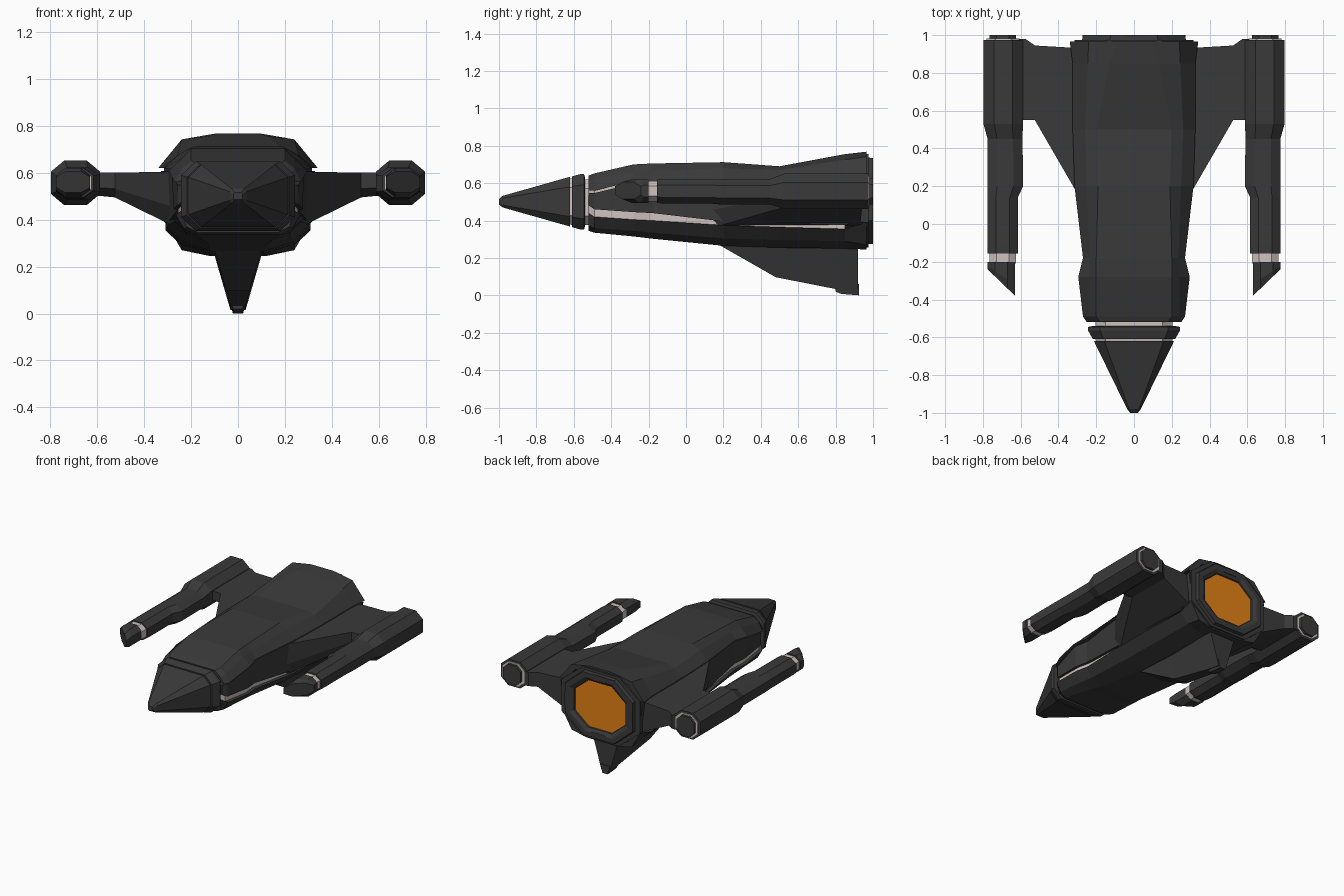
import bpy, bmesh

if "Cube" in bpy.data.objects:
    bpy.data.objects.remove(bpy.data.objects["Cube"])

def material(name, rgb):
    m = bpy.data.materials.new(name)
    m.diffuse_color = (*rgb, 1)
    m.use_nodes = True
    m.node_tree.nodes["Principled BSDF"].inputs["Base Color"].default_value = m.diffuse_color
    return m

DARK = material("dark_plating", (0.042, 0.042, 0.042))
PALE = material("pale_seam", (0.62, 0.54, 0.53))
ORANGE = material("engine_orange", (0.78, 0.22, 0.008))

def loft(name, rings, mat, mirror=False, caps=True):
    """Skin closed rings of equal point count into a flat-shaded solid."""
    bm = bmesh.new()
    vr = [[bm.verts.new(p) for p in r] for r in rings]
    n = len(vr[0])
    for a, b in zip(vr, vr[1:]):
        for i in range(n):
            j = (i + 1) % n
            bm.faces.new((a[i], a[j], b[j], b[i]))
    if caps:
        bm.faces.new(vr[0])
        bm.faces.new(vr[-1])
    bmesh.ops.recalc_face_normals(bm, faces=bm.faces)
    me = bpy.data.meshes.new(name)
    bm.to_mesh(me)
    bm.free()
    me.materials.append(mat)
    ob = bpy.data.objects.new(name, me)
    bpy.context.collection.objects.link(ob)
    if mirror:
        mod = ob.modifiers.new("Mirror", 'MIRROR')
        mod.use_mirror_merge = False
    return ob

def octagon(y, x0, x1, z0, z1, cx=0.25, cz=0.25, skew=0):
    """Chamfered rectangle across y; skew pulls the inner side forward."""
    cx *= x1 - x0
    cz *= z1 - z0
    pts = [(x0 + cx, z0), (x1 - cx, z0), (x1, z0 + cz), (x1, z1 - cz),
           (x1 - cx, z1), (x0 + cx, z1), (x0, z1 - cz), (x0, z0 + cz)]
    return [(x, y - skew * (x1 - x) / (x1 - x0), z) for x, z in pts]

def centred(y, w, z0, z1, cx=0.13, cz=0.2):
    return octagon(y, -w, w, z0, z1, cx, cz)

# Hull stations: y, edge x/z, shoulder x/z, flat x/z
upper = [(-.52, .25, .56, .225, .60, .18, .64),
         (-.49, .27, .56, .24, .62, .20, .652),
         (-.28, .295, .61, .24, .66, .20, .70),
         (-.18, .27, .615, .235, .665, .20, .705),
         (.20, .315, .62, .25, .68, .19, .712),
         (.50, .325, .62, .26, .67, .20, .69),
         (.85, .325, .62, .245, .725, .13, .755),
         (.965, .34, .62, .24, .742, .09, .768)]
lower = [(-.52, .24, .44, .22, .37, .17, .345),
         (-.49, .265, .42, .23, .36, .18, .335),
         (-.28, .28, .405, .225, .345, .15, .315),
         (-.18, .265, .40, .22, .335, .13, .303),
         (.20, .30, .375, .235, .305, .11, .265),
         (.50, .31, .365, .24, .295, .11, .255),
         (.85, .31, .355, .24, .29, .11, .25),
         (.965, .31, .39, .24, .27, .12, .245)]

def shell(row, d):
    y, we, ze, ws, zs, wf, zf = row
    pts = [(0, zf), (wf, zf), (ws, zs), (we, ze), (we - .045, ze),
           (ws - .03, zs - d), (wf - .03, zf - d), (0, zf - d)]
    return [(x, y, z) for x, z in pts]

loft("upper_hull_shell", [shell(r, .03) for r in upper], DARK, True)
loft("lower_hull_shell", [shell(r, -.03) for r in lower], DARK, True)

# Side band between the shells, leaving seams above and below
band = []
for u, l in zip(upper, lower):
    gap = .04 if u[0] < -.15 else .02
    x1, z1, x0, z0 = u[1] - .012, u[2] - .013, l[1] - .006, l[2] + gap
    band.append([(x1, u[0], z1), (x0, u[0], z0), (x0 - .05, u[0], z0), (x1 - .05, u[0], z1)])
loft("side_band", band, DARK, True)

# Pale inner core seen through the seams
core = [centred(-.565, .205, .375, .62)]
for u, l in zip(upper[:-1], lower[:-1]):
    w = min(u[1], l[1]) - .025
    half = [(w, l[2] - .012), (w, u[2] + .012), (u[5] - .03, u[6] - .035)]
    half = [(l[5] - .03, l[6] + .035)] + half
    core.append([(-half[0][0], u[0], half[0][1])] + [(x, u[0], z) for x, z in half]
                + [(-x, u[0], z) for x, z in half[:0:-1]])
loft("neck_core", [core[0], centred(-.45, .205, .375, .62)], PALE)
loft("inner_core", core[1:], PALE)

# Nose: cone, thin pale seam, collar
loft("nose_cone", [centred(-1, .02, .485, .515), centred(-.98, .036, .47, .532),
                   centred(-.62, .212, .368, .634)], DARK)
loft("nose_seam", [centred(-.63, .198, .38, .622), centred(-.60, .208, .375, .628)], PALE)
loft("nose_collar", [centred(-.61, .217, .365, .636), centred(-.565, .243, .352, .648),
                     centred(-.545, .243, .352, .648), centred(-.54, .22, .37, .63)], DARK)

# Wings: root, outer kink, nacelle joint
def wing(x, y0, y1, zb, zt):
    return [(x, y0, zt), (x, y1, zt), (x, y1, zb),
            (x, y0 + .06, zb), (x, y0, zb + (zt - zb) * .35)]
loft("wing", [wing(.27, .11, .93, .37, .605), wing(.525, .55, .945, .495, .60),
              wing(.575, .55, .98, .50, .60), wing(.65, .55, .98, .50, .60)], DARK, True)

# Nacelles
def nac(y, x0, x1, z0, z1, skew=0):
    return octagon(y, x0, x1, z0, z1, .27, .25, skew)
loft("nacelle", [nac(-.155, .615, .775, .495, .62), nac(-.12, .615, .775, .49, .622),
                 nac(.14, .615, .775, .49, .622), nac(.2, .587, .775, .485, .622),
                 nac(.45, .59, .775, .485, .622), nac(.53, .588, .797, .462, .652),
                 nac(.975, .588, .797, .462, .652)], DARK, True)
loft("nacelle_front_ring", [nac(-.21, .625, .765, .503, .612),
                            nac(-.15, .625, .765, .503, .612)], PALE, True)
loft("nacelle_tip", [nac(-.2, .63, .775, .495, .62), nac(-.225, .63, .775, .495, .62, .09),
                     nac(-.24, .63, .775, .515, .605, .14)], DARK, True)
loft("nacelle_rear_ring", [nac(.96, .605, .78, .475, .638),
                           nac(.982, .605, .78, .475, .638)], PALE, True)
loft("nacelle_rear_cap", [nac(.96, .625, .765, .485, .628),
                          nac(1.0, .625, .765, .485, .628)], DARK, True)

# Ventral fin
def fin(y, wt, zt, wb, zb):
    return [(-wt, y, zt), (wt, y, zt), (wb, y, zb), (-wb, y, zb)]
loft("ventral_fin", [fin(.18, .11, .30, .10, .268), fin(.48, .105, .30, .05, .097),
                     fin(.82, .115, .30, .032, .03), fin(.92, .115, .30, .032, .014)], DARK)
loft("fin_keel", [fin(.80, .03, .06, .02, .02), fin(.83, .036, .06, .022, .008),
                  fin(.925, .036, .06, .022, 0)], DARK)

# Engine housing ring, bowl and hub
def eng(y, w, h):
    return octagon(y, -w, w, .505 - h, .505 + h, .27, .27)
loft("engine_housing", [eng(.84, .27, .22), eng(.955, .315, .25), eng(.975, .315, .25),
                        eng(.975, .275, .232), eng(1.0, .27, .228), eng(1.0, .235, .195),
                        eng(.985, .205, .17), eng(.96, .20, .165)], DARK, caps=False)
loft("engine_bowl", [eng(.975, .203, .168), eng(.94, .185, .15), eng(.935, .15, .12),
                     eng(.89, .11, .085), eng(.885, .01, .01)], ORANGE)
loft("engine_hub", [eng(.88, .045, .035), eng(.93, .045, .035), eng(.945, .025, .02)], ORANGE)
# Dark clamps around the engine ring
for i, (x, z) in enumerate([(0, .715), (0, .295), (.252, .505), (-.252, .505)]):
    w, h = (.06, .02) if x == 0 else (.02, .06)
    loft(f"engine_clamp_{i + 1}", [octagon(.97, x - w, x + w, z - h, z + h, .1, .1),
                                   octagon(1.0, x - w, x + w, z - h, z + h, .1, .1)], DARK)
